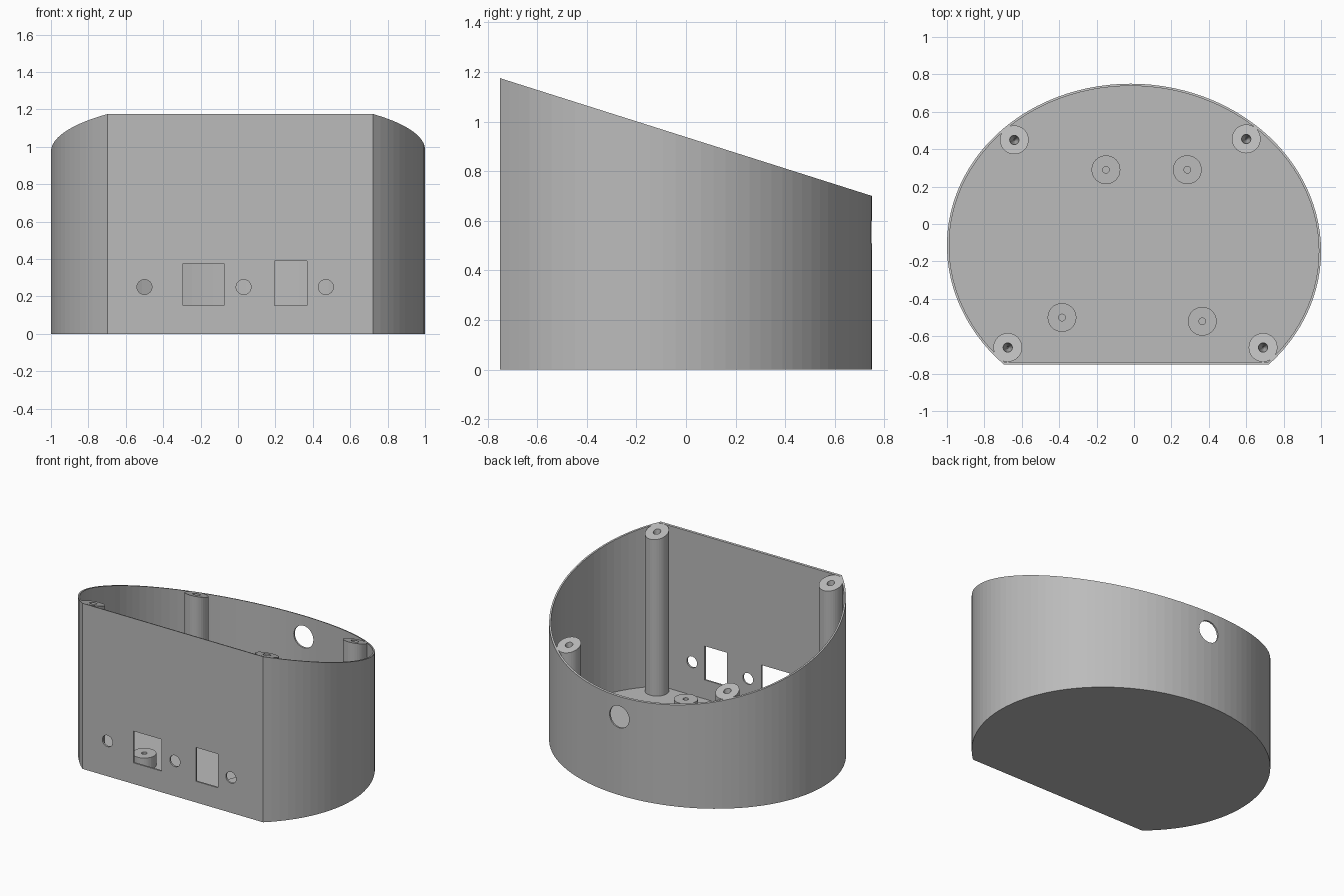
import bpy
import bmesh
import math
from mathutils import Matrix

cube = bpy.data.objects.get("Cube")
if cube:
    bpy.data.objects.remove(cube, do_unlink=True)

FRONT, BACK, CENTRE = -0.75, 0.75, -0.13
HIGH, LOW = 1.175, 0.70
WALL, FLOOR = 0.012, 0.015

grey = bpy.data.materials.new("plain_grey")
grey.use_nodes = True
colour = (0.5, 0.5, 0.5, 1)
grey.diffuse_color = colour
grey.node_tree.nodes["Principled BSDF"].inputs["Base Color"].default_value = colour


def rim(y):
    """Height of the sloping rim at depth y."""
    return HIGH + (LOW - HIGH) * (y - FRONT) / (BACK - FRONT)


def finish(name, bm):
    bmesh.ops.recalc_face_normals(bm, faces=bm.faces)
    mesh = bpy.data.meshes.new(name)
    bm.to_mesh(mesh)
    bm.free()
    mesh.materials.append(grey)
    obj = bpy.data.objects.new(name, mesh)
    bpy.context.collection.objects.link(obj)
    return obj


def prism(name, inset, bottom, top, steps=80):
    """Slightly skewed oval with a flat front, extruded up to top(y)."""
    bm = bmesh.new()
    a, b, flat = 1 - inset, BACK - CENTRE - inset, FRONT + inset
    start = math.asin((flat - CENTRE) / b)
    points = []
    for i in range(steps + 1):
        t = start + (math.pi - 2 * start) * i / steps
        y = b * math.sin(t)
        points.append((a * math.cos(t) - 0.02 * y, y + CENTRE))
    lower = [bm.verts.new((x, y, bottom)) for x, y in points]
    upper = [bm.verts.new((x, y, top(y))) for x, y in points]
    bm.faces.new(lower)
    bm.faces.new(upper)
    for i in range(len(points)):
        j = (i + 1) % len(points)
        bm.faces.new((lower[i], lower[j], upper[j], upper[i]))
    return finish(name, bm)


def peg(name, x, y, z0, z1, r0, r1, sides=32):
    bm = bmesh.new()
    bmesh.ops.create_cone(bm, cap_ends=True, segments=sides, radius1=r0, radius2=r1,
                          depth=z1 - z0, matrix=Matrix.Translation((x, y, (z0 + z1) / 2)))
    return finish(name, bm)


def bore(name, x, y, z, radius):
    """Round cutter along y."""
    bm = bmesh.new()
    turn = Matrix.Translation((x, y, z)) @ Matrix.Rotation(math.pi / 2, 4, "X")
    bmesh.ops.create_cone(bm, cap_ends=True, segments=32, radius1=radius, radius2=radius,
                          depth=0.2, matrix=turn)
    return finish(name, bm)


def window(name, x0, x1, z0, z1):
    bm = bmesh.new()
    place = Matrix.Translation(((x0 + x1) / 2, FRONT, (z0 + z1) / 2))
    bmesh.ops.create_cube(bm, size=1, matrix=place @ Matrix.Diagonal((x1 - x0, 0.1, z1 - z0, 1)))
    return finish(name, bm)


def cut(target, cutters):
    """Subtract each cutter in turn, then bake the result and drop the cutters."""
    for c in cutters:
        c.hide_render = True
        mod = target.modifiers.new("cut", "BOOLEAN")
        mod.operation = "DIFFERENCE"
        mod.solver = "EXACT"
        mod.object = c
    graph = bpy.context.evaluated_depsgraph_get()
    mesh = bpy.data.meshes.new_from_object(target.evaluated_get(graph))
    target.modifiers.clear()
    target.data = mesh
    for c in cutters:
        bpy.data.objects.remove(c, do_unlink=True)


housing = prism("housing", 0, 0, rim)
cavity = prism("cavity_cutter", WALL, FLOOR, lambda y: 1.4)

# Corner screw pillars and short floor standoffs are left standing in the cavity
pillars = [(-0.64, 0.45), (0.60, 0.455), (-0.675, -0.66), (0.69, -0.66)]
standoffs = [(-0.15, 0.29), (0.285, 0.29), (-0.385, -0.50), (0.365, -0.52)]
keep = [peg("pillar_core", x, y, -0.1, 1.6, 0.077, 0.077) for x, y in pillars]
keep += [peg("standoff_core", x, y, -0.1, 0.1, 0.077, 0.077) for x, y in standoffs]
cut(cavity, keep)

# Screw holes, connector openings in the front, cable hole in the back
holes = [peg("screw_hole", x, y, rim(y) - 0.3, rim(y) + 0.04, 0.002, 0.028, 20)
         for x, y in pillars]
holes += [peg("pilot_hole", x, y, 0.03, 0.15, 0.018, 0.018, 20) for x, y in standoffs]
holes += [bore("round_port", x, FRONT, 0.25, 0.04) for x in (-0.5, 0.03, 0.47)]
holes += [window("wide_port", -0.295, -0.075, 0.15, 0.375),
          window("tall_port", 0.195, 0.37, 0.15, 0.39),
          bore("cable_hole", 0, BACK, 0.555, 0.078)]
cut(housing, [cavity] + holes)
